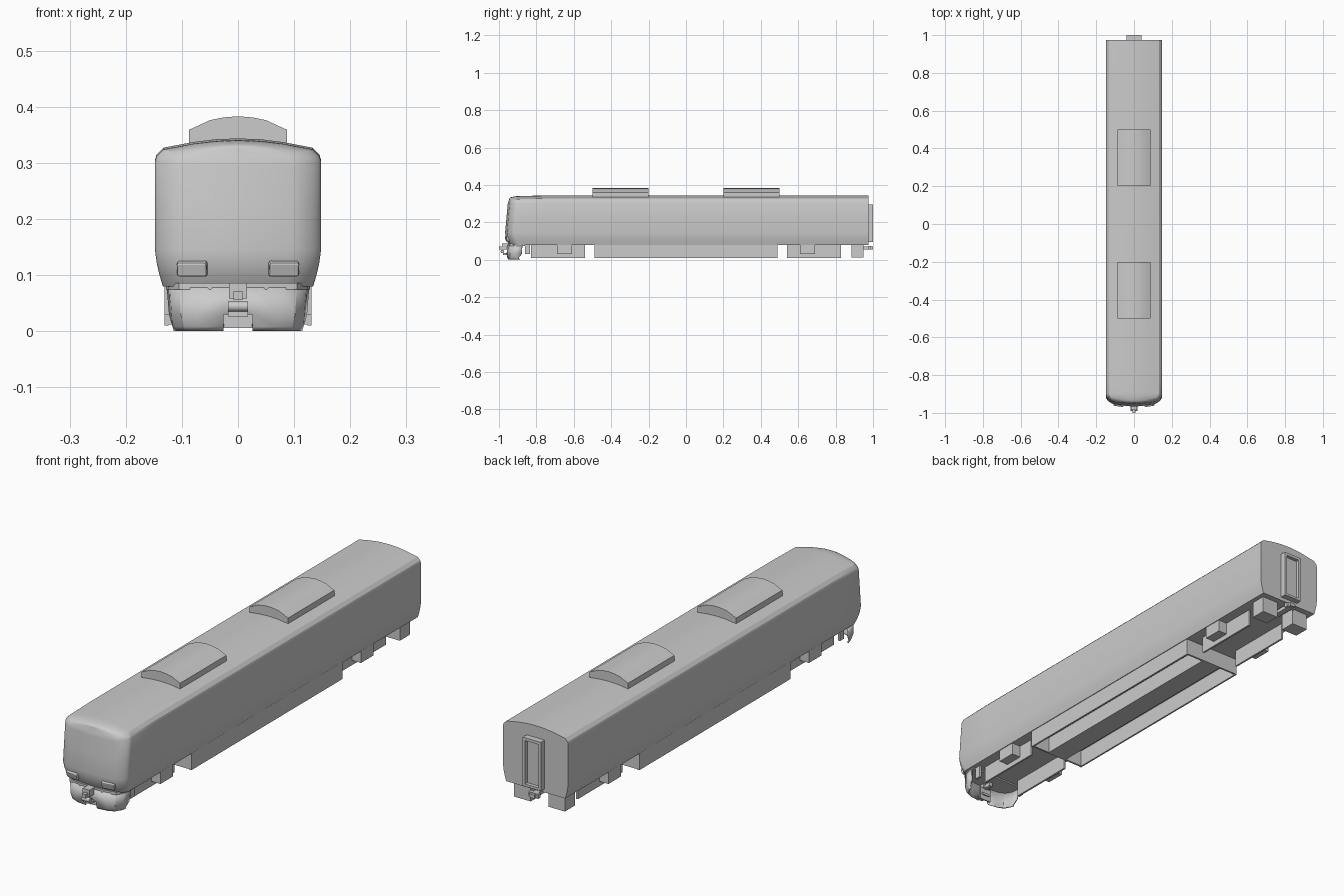
import bpy, bmesh, math
from mathutils import Matrix

if "Cube" in bpy.data.objects:
    bpy.data.objects.remove(bpy.data.objects["Cube"])


def finish(name, bm, smooth=True, mirror=False, solid=0, bevel=0):
    bmesh.ops.remove_doubles(bm, verts=bm.verts, dist=1e-5)
    bmesh.ops.recalc_face_normals(bm, faces=bm.faces)
    me = bpy.data.meshes.new(name)
    bm.to_mesh(me)
    bm.free()
    ob = bpy.data.objects.new(name, me)
    bpy.context.collection.objects.link(ob)
    if mirror:
        m = ob.modifiers.new("mirror", 'MIRROR')
        m.merge_threshold = 1e-4
    if solid:
        s = ob.modifiers.new("thickness", 'SOLIDIFY')
        s.thickness = solid
    if bevel:
        b = ob.modifiers.new("bevel", 'BEVEL')
        b.width, b.segments = bevel, 2
    if smooth:
        bpy.ops.object.select_all(action='DESELECT')
        bpy.context.view_layer.objects.active = ob
        ob.select_set(True)
        bpy.ops.object.shade_smooth_by_angle(angle=math.radians(28))
    return ob


def box(name, x, y, z, mirror=False, bevel=0):
    """Box from (min, max) pairs."""
    bm = bmesh.new()
    size = [b - a for a, b in (x, y, z)]
    mid = [(a + b) / 2 for a, b in (x, y, z)]
    bmesh.ops.create_cube(bm, size=1, matrix=Matrix.Translation(mid) @ Matrix.Diagonal((*size, 1)))
    return finish(name, bm, False, mirror, bevel=bevel)


def prism(name, pts, y0, y1):
    """Extrude an (x, z) profile along y."""
    bm = bmesh.new()
    f = bm.faces.new([bm.verts.new((x, y0, z)) for x, z in pts])
    r = bmesh.ops.extrude_face_region(bm, geom=[f])
    bmesh.ops.translate(bm, vec=(0, y1 - y0, 0),
                        verts=[v for v in r["geom"] if isinstance(v, bmesh.types.BMVert)])
    return finish(name, bm)


# Car body: half section lofted along y, rounded into the raked cab front
HALF = [(0, .08), (.134, .08), (.140, .10), (.145, .122), (.148, .145), (.148, .225),
        (.148, .305), (.145, .315), (.133, .327), (.08, .337), (.04, .342), (0, .3435)]
NOSE = [(.08, -.945), (.10, -.957), (.135, -.968), (.30, -.953), (.33, -.943), (.35, -.93)]
R = .05


def front_y(z):
    for (z0, y0), (z1, y1) in zip(NOSE, NOSE[1:]):
        if z <= z1:
            return y0 + (y1 - y0) * (z - z0) / (z1 - z0)
    return NOSE[-1][1]


bm = bmesh.new()
rings = [[bm.verts.new((x, y, z)) for x, z in HALF] for y in (.975, -.76)]
STEPS = 7
for k in range(STEPS + 1):
    a = math.pi / 2 * k / STEPS
    inset = 1 - math.cos(a)
    ring = []
    for x, z in HALF:
        x2 = x * (1 - inset * R / .148)
        z2 = z - (.003 + .012 * inset) * max(0, min(1, (z - .26) / .06))
        y = front_y(z2) + R * (1 - math.sin(a)) + .010 * (x2 / .1) ** 2 * math.sin(a)
        ring.append(bm.verts.new((x2, y, z2)))
    rings.append(ring)
for r0, r1 in zip(rings, rings[1:]):
    for i in range(len(HALF) - 1):
        bm.faces.new((r0[i], r0[i + 1], r1[i + 1], r1[i]))
bm.faces.new(rings[0])
last = rings[-1]
mid = [last[0] if i < 2 else bm.verts.new((0, front_y(v.co.z), v.co.z)) for i, v in enumerate(last)]
mid[-1] = last[-1]
for i in range(1, len(last) - 1):
    face = [last[i], last[i + 1], mid[i + 1], mid[i]]
    bm.faces.new(list(dict.fromkeys(face)))
finish("car_body", bm, mirror=True)

# Roof units with arched lids
arch = [(.087, .359), (.05, .376), (.025, .381), (0, .383)]
profile = [(.087, .325)] + arch + [(-x, z) for x, z in reversed(arch[:-1])] + [(-.087, .325)]
for tag, y in (("front", -.5), ("rear", .2)):
    prism(f"roof_unit_{tag}", profile, y, y + .3)

# Headlights, tilted with the cab front
for s in (-1, 1):
    bm = bmesh.new()
    m = (Matrix.Translation((s * .0815, -.955, .1115)) @ Matrix.Rotation(s * .15, 4, 'Z')
         @ Matrix.Rotation(.3, 4, 'X') @ Matrix.Diagonal((.054, .016, .027, 1)))
    bmesh.ops.create_cube(bm, size=1, matrix=m)
    finish("headlight_" + ("right" if s > 0 else "left"), bm, False, bevel=.004)

# Front skirt: wrapped plate, narrower at the bottom, notched under the coupler
PLAN = [(0, -.955), (.026, -.955), (.075, -.950), (.105, -.938), (.122, -.912), (.127, -.875)]
ROWS = [(.078, 1.0, 0), (.03, .97, -.004), (.008, .92, .0), (0, .90, .006)]
bm = bmesh.new()
grid = []
for z, s, dy in ROWS:
    grid.append([bm.verts.new((x if i < 2 else x * s, y + dy - (.035 * (z < .03) if i == 5 else 0) * .6,
                               z)) for i, (x, y) in enumerate(PLAN)])
for j in range(len(ROWS) - 1):
    for i in range(len(PLAN) - 1):
        if not (i == 0 and j > 0):
            bm.faces.new((grid[j][i], grid[j][i + 1], grid[j + 1][i + 1], grid[j + 1][i]))
finish("front_skirt", bm, mirror=True, solid=.006)
ledge = [(.128, -.86), (.124, -.91), (.105, -.942), (.05, -.953)]
bm = bmesh.new()
f = bm.faces.new([bm.verts.new((x, y, .074)) for x, y in ledge + [(-x, y) for x, y in reversed(ledge)]])
r = bmesh.ops.extrude_face_region(bm, geom=[f])
bmesh.ops.translate(bm, vec=(0, 0, .012), verts=[v for v in r["geom"] if isinstance(v, bmesh.types.BMVert)])
finish("bumper_ledge", bm)
box("skirt_bracket", (.105, .115), (-.86, -.835), (.03, .082), mirror=True)

# Front coupler
box("coupler_mount", (-.016, .016), (-.985, -.93), (.058, .086))
box("coupler_arm", (-.008, .008), (-1.0, -.90), (.056, .072))
box("coupler_base", (-.018, .018), (-.978, -.93), (.026, .036))
bm = bmesh.new()
bmesh.ops.create_cone(bm, cap_ends=True, segments=16, radius1=.009, radius2=.009, depth=.036,
                      matrix=Matrix.Translation((0, -.982, .044)) @ Matrix.Rotation(math.pi / 2, 4, 'Y'))
finish("coupler_pin", bm)
box("notch_plate", (-.026, .026), (-.94, -.935), (.006, .06))

# Underfloor equipment between the bogies
box("underfloor_side_panel", (.124, .131), (-.49, .49), (.01, .085), mirror=True)
box("underfloor_center_box", (-.045, .045), (-.485, .485), (.012, .085))
for tag, s in (("front", -1), ("rear", 1)):
    y0, y1 = sorted((s * .482, s * .49))
    box(f"underfloor_end_wall_{tag}", (-.125, .125), (y0, y1), (.012, .085))
    # Bogies: side frames, axle box covers and bolster
    y0, y1 = sorted((s * .54, s * .83))
    box(f"bogie_frame_{tag}", (.082, .09), (y0, y1), (.01, .085), mirror=True)
    y0, y1 = sorted((s * .61, s * .69))
    box(f"bogie_box_{tag}", (.088, .131), (y0, y1), (.03, .082), mirror=True)

# Rear end: boxes, coupler and gangway door with raised frame
box("rear_equipment_box", (.04, .115), (.885, .95), (.012, .085), mirror=True)
box("rear_coupler", (-.012, .012), (.90, 1.0), (.056, .071))
box("rear_coupler_head", (-.022, .022), (.975, .99), (.054, .073))
box("gangway_post", (.031, .041), (.97, 1.0), (.095, .295), mirror=True)
box("gangway_top", (-.041, .041), (.97, 1.0), (.283, .295))
box("gangway_sill", (-.041, .041), (.97, 1.0), (.095, .105))
box("gangway_door", (-.032, .032), (.97, .985), (.10, .29))
